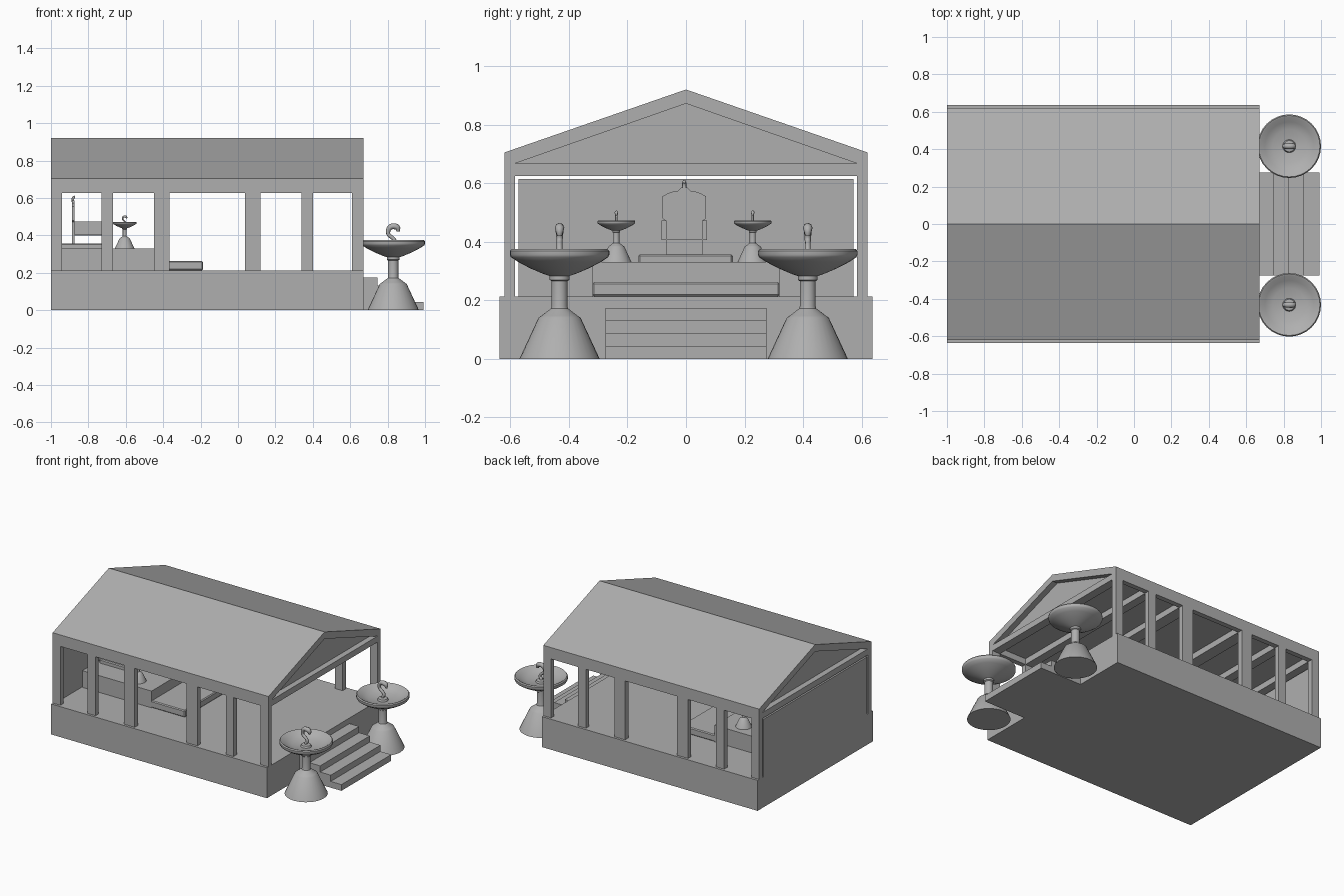
import bpy, bmesh, math

if "Cube" in bpy.data.objects:
    bpy.data.objects.remove(bpy.data.objects["Cube"])


def mesh_object(name, bm):
    bmesh.ops.recalc_face_normals(bm, faces=bm.faces)
    me = bpy.data.meshes.new(name)
    bm.to_mesh(me)
    bm.free()
    ob = bpy.data.objects.new(name, me)
    bpy.context.collection.objects.link(ob)
    return ob


def box(name, x0, x1, y0, y1, z0, z1, bevel=0):
    bm = bmesh.new()
    bmesh.ops.create_cube(bm, size=1)
    for v in bm.verts:
        v.co = ((x0 + x1) / 2 + v.co.x * (x1 - x0),
                (y0 + y1) / 2 + v.co.y * (y1 - y0),
                (z0 + z1) / 2 + v.co.z * (z1 - z0))
    ob = mesh_object(name, bm)
    if bevel:
        ob.modifiers.new("bevel", 'BEVEL').width = bevel
    return ob


def prism(name, outline, x0, x1):
    """Extrude a (y, z) outline along x."""
    bm = bmesh.new()
    face = bm.faces.new([bm.verts.new((x0, y, z)) for y, z in outline])
    ext = bmesh.ops.extrude_face_region(bm, geom=[face])
    verts = [g for g in ext["geom"] if isinstance(g, bmesh.types.BMVert)]
    bmesh.ops.translate(bm, verts=verts, vec=(x1 - x0, 0, 0))
    return mesh_object(name, bm)


def select(ob):
    bpy.ops.object.select_all(action='DESELECT')
    ob.select_set(True)
    bpy.context.view_layer.objects.active = ob


def lathe(name, profile, loc, scale, seg=32):
    bm = bmesh.new()
    vs = [bm.verts.new((r, 0, z)) for r, z in profile]
    edges = [bm.edges.new(p) for p in zip(vs, vs[1:])]
    bmesh.ops.spin(bm, geom=vs + edges, cent=(0, 0, 0), axis=(0, 0, 1),
                   angle=2 * math.pi, steps=seg)
    bmesh.ops.remove_doubles(bm, verts=bm.verts, dist=1e-4)
    ob = mesh_object(name, bm)
    ob.location, ob.scale = loc, (scale,) * 3
    select(ob)
    bpy.ops.object.shade_smooth_by_angle(angle=math.radians(35))
    return ob


def tube(name, points, loc, scale, bevel):
    """Tapered tube; points are (x, z, radius factor)."""
    cu = bpy.data.curves.new(name, 'CURVE')
    cu.dimensions = '3D'
    cu.bevel_depth, cu.bevel_resolution = bevel, 2
    cu.resolution_u, cu.use_fill_caps = 5, True
    sp = cu.splines.new('NURBS')
    sp.points.add(len(points) - 1)
    for p, (x, z, r) in zip(sp.points, points):
        p.co, p.radius = (x, 0, z, 1), r
    sp.use_endpoint_u, sp.order_u = True, 3
    ob = bpy.data.objects.new(name, cu)
    bpy.context.collection.objects.link(ob)
    ob.location, ob.scale = loc, (scale,) * 3
    select(ob)
    bpy.ops.object.convert(target='MESH')
    return bpy.context.object


X0, X1, FLOOR, BEAM = -1.0, 0.67, 0.213, 0.625
IN, OUT = 0.585, 0.62      # inner and outer faces of the side colonnades

# Podium and front stairs
box("podium", X0, X1, -0.637, 0.637, 0, FLOOR)
for i, x in enumerate((0.993, 0.91, 0.828, 0.745)):
    box(f"stair_{i}", X1 - 0.01, x, -0.275, 0.275, 0.0435 * i, 0.0435 * (i + 1))

# Columns with cross beams, and side beams
columns = [(X0, -0.94), (-0.73, -0.668), (-0.45, -0.365),
           (0.037, 0.12), (0.34, 0.40), (0.61, X1)]
for i, (a, b) in enumerate(columns):
    for side in (-1, 1):
        box(f"column_{i}_{side}", a, b, *sorted((side * IN, side * OUT)), FLOOR, BEAM)
    box(f"cross_beam_{i}", a, b, -IN, IN, BEAM, 0.667)
for side in (-1, 1):
    box(f"side_beam_{side}", X0, X1, *sorted((side * IN, side * OUT)), BEAM, 0.667)

# Gabled roof with a recessed triangle at each end
prism("roof", [(-OUT, 0.667), (OUT, 0.667), (OUT, 0.705), (0, 0.92), (-OUT, 0.705)],
      X0 + 0.04, X1 - 0.04)
for i, (a, b) in enumerate(((X0, X0 + 0.04), (X1 - 0.04, X1))):
    for s in (-1, 1):
        prism(f"gable_rim_{i}_{s}", [(s * OUT, 0.667), (s * OUT, 0.705), (0, 0.92),
                                     (0, 0.872), (s * IN, 0.667)], a, b)

# Back wall, standing free inside the end frame
box("back_wall", X0, X0 + 0.015, -0.572, 0.572, FLOOR, 0.615)

# Dais
box("dais_lower_step", -0.45, -0.187, -0.32, 0.32, FLOOR, 0.262, 0.006)
box("dais_upper_step", -0.98, -0.445, -0.32, 0.32, FLOOR, 0.33)
box("seat_plinth", -0.96, -0.69, -0.163, 0.16, 0.32, 0.357, 0.006)

# Throne
CY = -0.006
half = [(0.062, 0.355), (0.062, 0.47), (0.075, 0.48), (0.075, 0.555), (0.06, 0.563),
        (0.045, 0.57), (0.022, 0.573), (0.01, 0.585)]
outline = [(CY + y, z) for y, z in half] + [(CY - y, z) for y, z in reversed(half)]
prism("throne_back", outline, -0.888, -0.874)
box("throne_seat", -0.876, -0.70, CY - 0.062, CY + 0.062, 0.40, 0.41)
box("throne_front", -0.715, -0.70, CY - 0.062, CY + 0.062, 0.355, 0.41)
for s in (-1, 1):
    ys = sorted((CY + s * 0.06, CY + s * 0.077))
    box(f"throne_arm_{s}", -0.876, -0.70, *ys, 0.405, 0.473)
tube("throne_finial", [(-0.881, 0.575, 1), (-0.884, 0.59, 1), (-0.88, 0.605, 1), (-0.872, 0.606, .8)],
     (0, CY, 0), 1, 0.007)

# Fire bowls: two large beside the stairs, two small on the dais
bowl = [(0, 0), (0.137, 0), (0.072, 0.14), (0.062, 0.147), (0.029, 0.172), (0.027, 0.18),
        (0.027, 0.265), (0.034, 0.27), (0.034, 0.283), (0.055, 0.29), (0.10, 0.309),
        (0.142, 0.331), (0.166, 0.347), (0.17, 0.355), (0.17, 0.368), (0.164, 0.375),
        (0.155, 0.372), (0.13, 0.352), (0.09, 0.337), (0.035, 0.33), (0.03, 0.342), (0, 0.348)]
flame = [(0.0, 0.335, 1.1), (-0.004, 0.35, 1.1), (0.012, 0.365, 1), (0.0, 0.385, 1),
         (-0.032, 0.405, 1), (-0.02, 0.45, 1.5), (0.03, 0.447, 1.7), (0.026, 0.42, 0.8)]
for name, x, y, z, s in (("large_bowl_a", 0.83, 0.416, 0, 1), ("large_bowl_b", 0.83, -0.432, 0, 1),
                         ("small_bowl_a", -0.606, 0.228, 0.33, 0.38),
                         ("small_bowl_b", -0.606, -0.238, 0.33, 0.38)):
    lathe(name, bowl, (x, y, z), s)
    tube(name + "_flame", flame, (x, y, z), s, 0.010)

# Mid-grey stone on every part
stone = bpy.data.materials.new("stone")
stone.diffuse_color = (0.43, 0.43, 0.43, 1)
stone.use_nodes = True
stone.node_tree.nodes["Principled BSDF"].inputs["Base Color"].default_value = stone.diffuse_color
for ob in bpy.data.objects:
    ob.data.materials.clear()
    ob.data.materials.append(stone)
